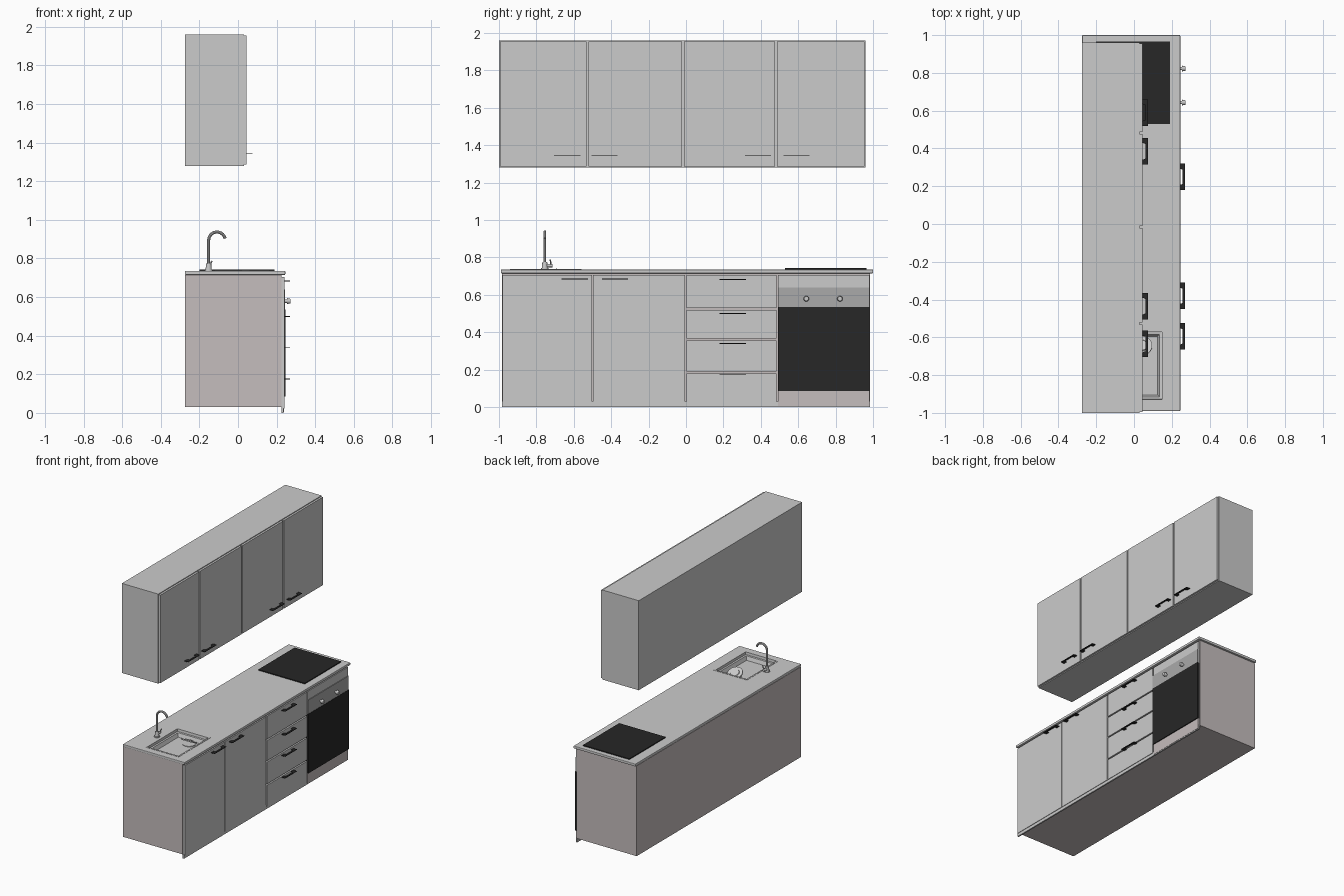
import bpy, bmesh, math
from mathutils import Vector

if "Cube" in bpy.data.objects:
    bpy.data.objects.remove(bpy.data.objects["Cube"])


def material(name, r, g, b):
    m = bpy.data.materials.new(name)
    m.diffuse_color = (r, g, b, 1)
    m.use_nodes = True
    m.node_tree.nodes["Principled BSDF"].inputs["Base Color"].default_value = m.diffuse_color
    return m


BLACK = material("black_glass", 0.02, 0.02, 0.02)
CARCASS = material("warm_grey", 0.56, 0.51, 0.51)
PANEL = material("control_grey", 0.4, 0.4, 0.4)


def finish(bm, name, mat=None):
    bmesh.ops.recalc_face_normals(bm, faces=bm.faces)
    me = bpy.data.meshes.new(name)
    bm.to_mesh(me)
    bm.free()
    ob = bpy.data.objects.new(name, me)
    bpy.context.collection.objects.link(ob)
    if mat:
        me.materials.append(mat)
    return ob


def smooth(ob):
    bpy.ops.object.select_all(action='DESELECT')
    ob.select_set(True)
    bpy.context.view_layer.objects.active = ob
    bpy.ops.object.shade_smooth_by_angle()


def box(name, x, y, z, mat=None):
    bm = bmesh.new()
    bmesh.ops.create_cube(bm, size=1)
    for v in bm.verts:
        v.co = [lo + (c + 0.5) * (hi - lo) for c, (lo, hi) in zip(v.co, (x, y, z))]
    return finish(bm, name, mat)


def prism(name, pts, z0, z1, mat=None):
    bm = bmesh.new()
    f = bm.faces.new([bm.verts.new((px, py, z0)) for px, py in pts])
    ext = bmesh.ops.extrude_face_region(bm, geom=[f])["geom"]
    for v in ext:
        if isinstance(v, bmesh.types.BMVert):
            v.co.z = z1
    return finish(bm, name, mat)


def rod(name, a, b, r1, r2=None, n=20):
    a, b = Vector(a), Vector(b)
    bm = bmesh.new()
    bmesh.ops.create_cone(bm, cap_ends=True, segments=n, radius1=r1,
                          radius2=r1 if r2 is None else r2, depth=(b - a).length)
    ob = finish(bm, name)
    ob.location = (a + b) / 2
    ob.rotation_euler = (b - a).to_track_quat('Z', 'Y').to_euler()
    smooth(ob)
    return ob


def handle(name, x, y, z):
    pts = [(0, -.07), (.03, -.07), (.03, .07), (0, .07),
           (0, .045), (.017, .038), (.017, -.038), (0, -.045)]
    prism(name, [(x + a, y + b) for a, b in pts], z - .002, z + .002, BLACK)


# Wall cabinet with four doors
box("wall_cabinet", (-.275, .03), (-1, .96), (1.28, 1.96))
edges = [-1, -.527, -.016, .482, .96]
for i in range(4):
    box(f"wall_door_{i}", (.03, .045), (edges[i] + .005, edges[i + 1] - .005), (1.286, 1.954))
for i, y in enumerate((-.635, -.435, .385, .59)):
    handle(f"wall_handle_{i}", .045, y, 1.343)

# Base carcass, countertop and plinth, with an opening for the sink
base = box("base_carcass", (-.275, .225), (-.985, .985), (.03, .715), CARCASS)
top = box("countertop", (-.275, .245), (-.99, 1), (.715, .735))
cutter = box("sink_cutter", (-.115, .155), (-.935, -.565), (.68, .8))
bev = top.modifiers.new("edge", 'BEVEL')
bev.width, bev.segments = .004, 2
for ob in (base, top):
    mod = ob.modifiers.new("sink_hole", 'BOOLEAN')
    mod.operation, mod.object, mod.solver = 'DIFFERENCE', cutter, 'EXACT'
    bpy.context.view_layer.objects.active = ob
    for m in list(ob.modifiers):
        bpy.ops.object.modifier_apply(modifier=m.name)
bpy.data.objects.remove(cutter)
box("plinth", (.225, .236), (-.985, .985), (0, .03))

# Cupboard doors and drawers
for i, (y0, y1) in enumerate(((-.98, -.503), (-.497, -.005))):
    box(f"base_door_{i}", (.225, .24), (y0, y1), (.022, .705))
for i, y in enumerate((-.595, -.38)):
    handle(f"door_handle_{i}", .24, y, .684)
for i, (z0, z1, h) in enumerate(((.022, .18, .175), (.19, .356, .34), (.366, .52, .5), (.53, .705, .682))):
    box(f"drawer_{i}", (.225, .24), (.003, .485), (z0, z1))
    handle(f"drawer_handle_{i}", .24, .25, h)

# Oven
box("oven_kick_panel", (.225, .238), (.493, .98), (.005, .085), CARCASS)
box("oven_glass", (.225, .245), (.493, .98), (.085, .535), BLACK)
box("oven_controls", (.225, .243), (.493, .98), (.535, .64), PANEL)
box("oven_top_panel", (.225, .238), (.493, .98), (.64, .705))
for i, y in enumerate((.643, .823)):
    rod(f"oven_knob_stem_{i}", (.24, y, .579), (.258, y, .579), .009)
    rod(f"oven_knob_{i}", (.255, y, .579), (.272, y, .579), .015, .012)

# Hob
box("hob", (-.2, .19), (.53, .965), (.735, .742), BLACK)

# Sink basin: stacked rectangular loops
bm = bmesh.new()
prev = None
for inset, z in ((-.005, .735), (-.005, .737), (.006, .737), (.008, .718),
                 (.02, .716), (.03, .688)):
    x0, x1, y0, y1 = -.115 + inset, .155 - inset, -.935 + inset, -.565 - inset
    loop = [bm.verts.new(c) for c in ((x0, y0, z), (x1, y0, z), (x1, y1, z), (x0, y1, z))]
    if prev:
        for i in range(4):
            j = (i + 1) % 4
            bm.faces.new((prev[i], prev[j], loop[j], loop[i]))
    prev = loop
bm.faces.new(prev)
finish(bm, "sink_basin")

# Leaning strainer lid inside the sink
c = Vector((.04, -.645, .712))
n = Vector((0, .45, .9)).normalized()
rod("strainer_lid", c - n * .004, c + n * .004, .056, n=32)
rod("strainer_centre", c, c + n * .009, .036, .03, n=32)
rod("strainer_drain", (.04, -.645, .686), (.04, -.645, .692), .045, n=32)

# Tap: base, swan-neck spout and lever
tx, ty = -.152, -.755
rod("tap_flange", (tx, ty, .735), (tx, ty, .742), .02)
rod("tap_base", (tx, ty, .742), (tx, ty, .775), .016, .013)
cu = bpy.data.curves.new("tap_spout", 'CURVE')
cu.dimensions, cu.bevel_depth, cu.bevel_resolution, cu.use_fill_caps = '3D', .008, 3, True
r = .043
path = [(tx, ty, .77)] + [
    (tx + r - r * math.cos(a), ty, .894 + r * math.sin(a))
    for a in (math.radians(d) for d in range(0, 176, 12))]
sp = cu.splines.new('POLY')
sp.points.add(len(path) - 1)
for p, co in zip(sp.points, path):
    p.co = (*co, 1)
spout = bpy.data.objects.new("tap_spout", cu)
bpy.context.collection.objects.link(spout)
bpy.ops.object.select_all(action='DESELECT')
spout.select_set(True)
bpy.context.view_layer.objects.active = spout
bpy.ops.object.convert(target='MESH')
smooth(bpy.context.view_layer.objects.active)
rod("tap_valve", (tx, ty, .756), (tx, ty + .04, .756), .009)
rod("tap_lever", (tx, ty + .032, .756), (tx + .018, ty + .03, .788), .004)
